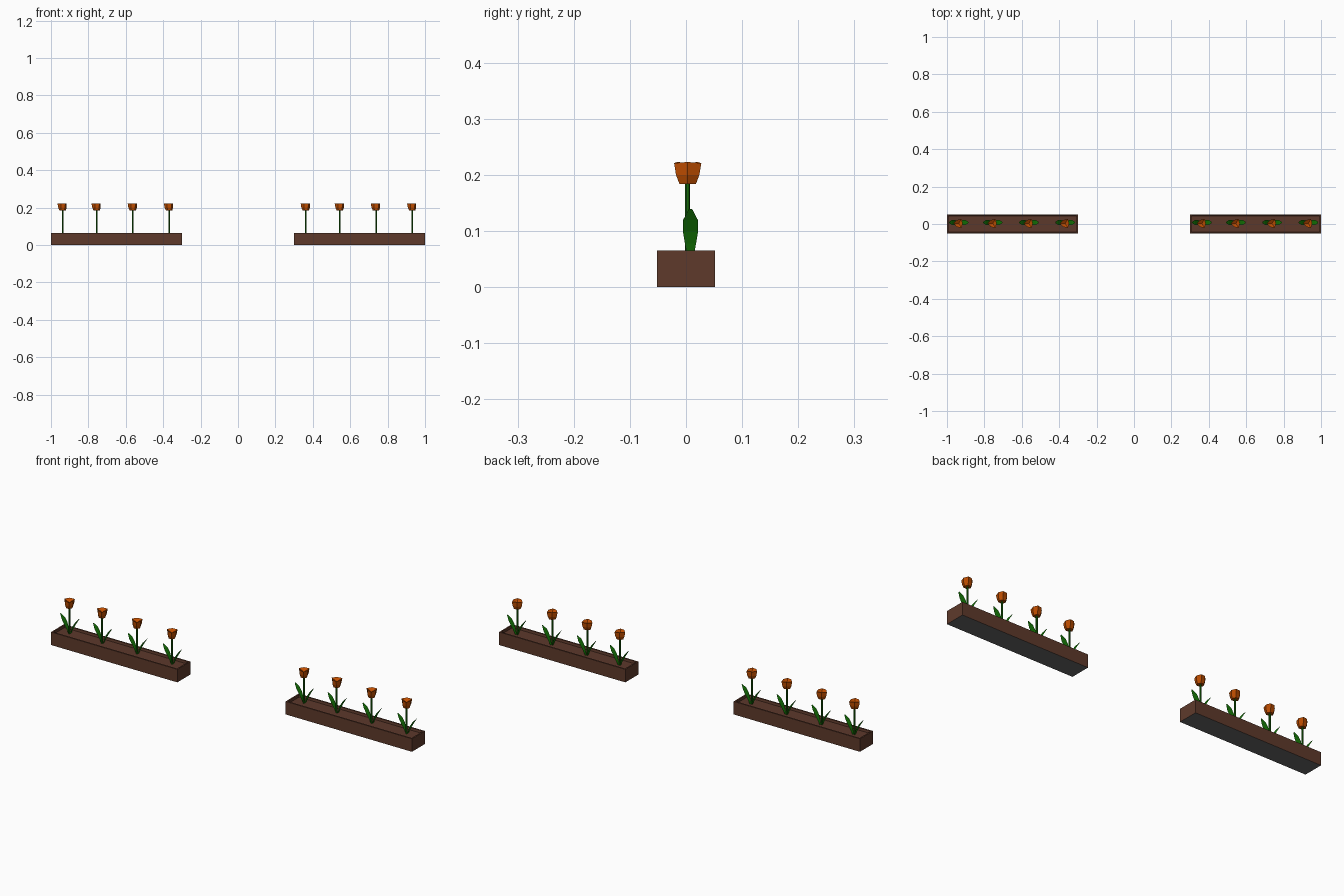
import bpy, bmesh, math

if "Cube" in bpy.data.objects:
    bpy.data.objects.remove(bpy.data.objects["Cube"])

def mat(name, c):
    m = bpy.data.materials.new(name)
    m.diffuse_color = (*c, 1)
    m.use_nodes = True
    m.node_tree.nodes["Principled BSDF"].inputs["Base Color"].default_value = m.diffuse_color
    return m

BROWN = mat("box brown", (0.112, 0.042, 0.024))
SOIL = mat("soil brown", (0.108, 0.040, 0.024))
GREY = mat("underside grey", (0.135, 0.135, 0.135))
STEM = mat("stem green", (0.008, 0.14, 0.002))
LEAF = mat("leaf green", (0.008, 0.20, 0.002))
ORANGE = mat("petal orange", (0.52, 0.075, 0.0))

def finish(bm, name, mats, loc):
    me = bpy.data.meshes.new(name)
    bm.to_mesh(me)
    bm.free()
    for m in mats:
        me.materials.append(m)
    ob = bpy.data.objects.new(name, me)
    ob.location = loc
    bpy.context.collection.objects.link(ob)
    return ob

def planter(cx):
    # box with a recessed soil bed and grey underside
    bm = bmesh.new()
    bmesh.ops.create_cube(bm, size=1)
    for v in bm.verts:
        v.co.x *= 0.70
        v.co.y *= 0.103
        v.co.z = 0.065 if v.co.z > 0 else 0
    bm.normal_update()
    bed = next(f for f in bm.faces if f.normal.z > 0.5)
    bmesh.ops.inset_region(bm, faces=[bed], thickness=0.010)
    bmesh.ops.inset_region(bm, faces=[bed], thickness=0.002)
    for v in bed.verts:
        v.co.z = 0.053
    bm.normal_update()
    bed.material_index = 1
    for f in bm.faces:
        if f.normal.z < -0.5:
            f.material_index = 2
    finish(bm, "planter_box", [BROWN, SOIL, GREY], (cx, 0, 0))

def stem(loc):
    bm = bmesh.new()
    bmesh.ops.create_cone(bm, cap_ends=True, segments=6, radius1=0.0045,
                          radius2=0.0045, depth=0.137)
    finish(bm, "stem", [STEM], (loc[0], 0.003, 0.1195))

def leaf(loc, side):
    # curved thin blade: (outward, height, half width)
    rows = [(0.004, 0.052, 0.005), (0.014, 0.078, 0.010), (0.024, 0.099, 0.0135),
            (0.037, 0.120, 0.0130), (0.052, 0.139, 0.003)]
    bm = bmesh.new()
    rings = [[bm.verts.new((side * x, y * w, z)) for y in (-1, 1)] for x, z, w in rows]
    for a, b in zip(rings, rings[1:]):
        bm.faces.new((a[0], a[1], b[1], b[0]))
    bmesh.ops.solidify(bm, geom=bm.faces[:], thickness=0.0025)
    bmesh.ops.recalc_face_normals(bm, faces=bm.faces)
    finish(bm, "leaf", [LEAF], (loc[0], 0.008, 0))

def bloom(loc):
    # three-cornered tulip cup with a hollow centre
    bm = bmesh.new()
    rings = []
    for z, corner, mid in ((0.184, 0.017, 0.016), (0.200, 0.024, 0.021),
                           (0.223, 0.028, 0.021)):
        ring = []
        for i in range(6):
            r = corner if i % 2 else mid
            a = i * math.pi / 3
            drop = 0.002 if i % 2 and z > 0.22 else 0
            ring.append(bm.verts.new((r * math.cos(a), r * math.sin(a), z - drop)))
        rings.append(ring)
    bm.faces.new(rings[0][::-1])
    for a, b in zip(rings, rings[1:]):
        for i in range(6):
            j = (i + 1) % 6
            bm.faces.new((a[i], a[j], b[j], b[i]))
    heart = bm.verts.new((0, 0, 0.209))
    for i in range(6):
        bm.faces.new((rings[-1][i], rings[-1][(i + 1) % 6], heart))
    finish(bm, "bloom", [ORANGE], (loc[0], 0.003, 0))

for cx in (-0.65, 0.65):
    planter(cx)
    for dx in (-0.287, -0.105, 0.088, 0.282):
        p = (cx + dx, 0)
        stem(p)
        leaf(p, -1)
        leaf(p, 1)
        bloom(p)
